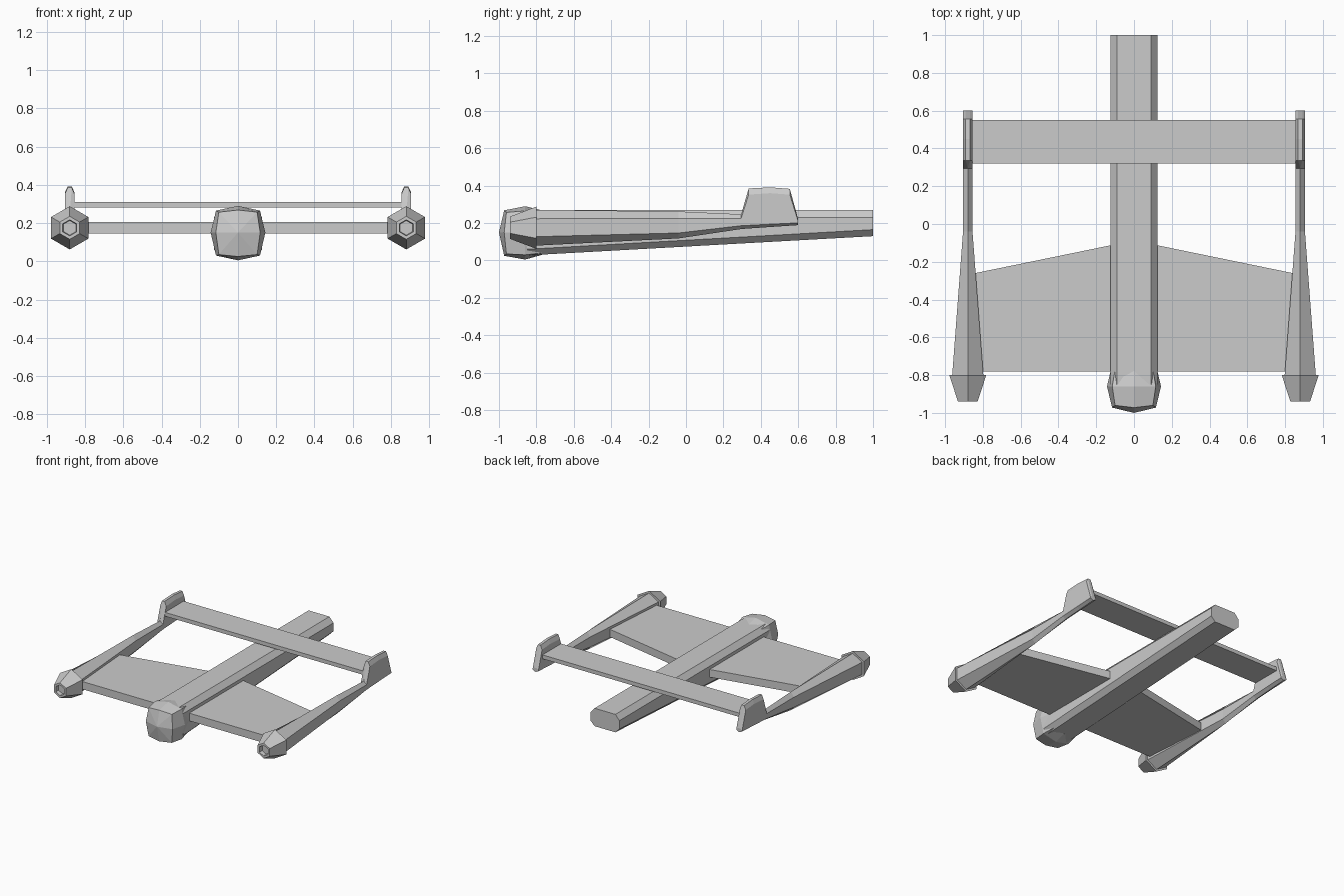
import bpy, bmesh, math

if "Cube" in bpy.data.objects:
    bpy.data.objects.remove(bpy.data.objects["Cube"])


def loft(name, rings):
    """Skin a list of equal-length point rings and cap both ends."""
    bm = bmesh.new()
    vs = [[bm.verts.new(p) for p in ring] for ring in rings]
    n = len(vs[0])
    for a, b in zip(vs, vs[1:]):
        for i in range(n):
            j = (i + 1) % n
            bm.faces.new((a[i], a[j], b[j], b[i]))
    bm.faces.new(vs[0][::-1])
    bm.faces.new(vs[-1])
    bmesh.ops.remove_doubles(bm, verts=bm.verts, dist=0.0005)
    bmesh.ops.recalc_face_normals(bm, faces=bm.faces)
    me = bpy.data.meshes.new(name)
    bm.to_mesh(me)
    bm.free()
    ob = bpy.data.objects.new(name, me)
    bpy.context.collection.objects.link(ob)
    return ob


def slab(name, outline, z0, z1):
    """Flat plate from an xy outline."""
    return loft(name, [[(x, y, z) for x, y in outline] for z in (z0, z1)])


# Fuselage: chamfered box whose belly rises toward the tail
def hull(y, bot, low):
    half = [(0.09, 0.27), (0.125, 0.23), (0.125, low), (0.09, bot)]
    return [(x, y, z) for x, z in half] + [(-x, y, z) for x, z in half[::-1]]


loft("fuselage", [hull(-0.85, 0.027, 0.06), hull(1.0, 0.13, 0.165)])


# Nose: faceted eight-sided cap with a domed front
def nose_ring(y, ym, w, a, top, hi, lo, bot):
    half = [(a, hi, y), (w, 0.15, ym), (a, lo, y)]
    return ([(0, ym, top)] + [(x, yy, z) for x, z, yy in half] + [(0, ym, bot)]
            + [(-x, yy, z) for x, z, yy in half[::-1]])


loft("nose", [
    nose_ring(-0.77, -0.77, 0.122, 0.10, 0.268, 0.255, 0.04, 0.03),
    nose_ring(-0.86, -0.86, 0.143, 0.115, 0.29, 0.265, 0.03, 0.005),
    nose_ring(-0.96, -0.972, 0.116, 0.10, 0.268, 0.257, 0.035, 0.025),
    [(0, -1.0, 0.15)] * 8,
])

# Main wing and rear wing
wing = [(-0.86, -0.78), (0.86, -0.78), (0.86, -0.264),
        (0.11, -0.11), (-0.11, -0.11), (-0.86, -0.264)]
slab("main_wing", wing, 0.145, 0.205)
slab("rear_wing", [(-0.87, 0.32), (0.87, 0.32), (0.87, 0.55), (-0.87, 0.55)], 0.28, 0.31)


# Side pods: recessed hexagonal intake, tapering boom and upright tail fin
def pod_ring(cx, y, w, bot, low, hi, top, flat=0.0):
    pts = [(w, hi), (flat, top), (-flat, top), (-w, hi), (-w, low), (0, bot)]
    pts += [(w, low)]
    return [(cx + x, y, z) for x, z in pts]


def hexagon(cx, y, r, z=0.175):
    return pod_ring(cx, y, r * math.cos(math.pi / 6), z - r, z - r / 2, z + r / 2, z + r)


for side, label in ((-1, "left"), (1, "right")):
    cx = 0.88 * side
    loft(label + "_intake", [hexagon(cx, -0.91, 0.038), hexagon(cx, -0.94, 0.042),
                             hexagon(cx, -0.94, 0.06), hexagon(cx, -0.80, 0.113)])
    loft(label + "_boom_and_fin", [
        hexagon(cx, -0.81, 0.096),
        pod_ring(cx, -0.04, 0.025, 0.118, 0.147, 0.225, 0.262),
        pod_ring(cx, 0.295, 0.025, 0.168, 0.186, 0.225, 0.247),
        pod_ring(cx, 0.335, 0.025, 0.171, 0.188, 0.352, 0.385, 0.011),
        pod_ring(cx, 0.45, 0.025, 0.179, 0.194, 0.36, 0.391, 0.011),
        pod_ring(cx, 0.555, 0.025, 0.186, 0.199, 0.352, 0.383, 0.011),
        pod_ring(cx, 0.60, 0.025, 0.189, 0.201, 0.208, 0.22, 0.011),
    ])
